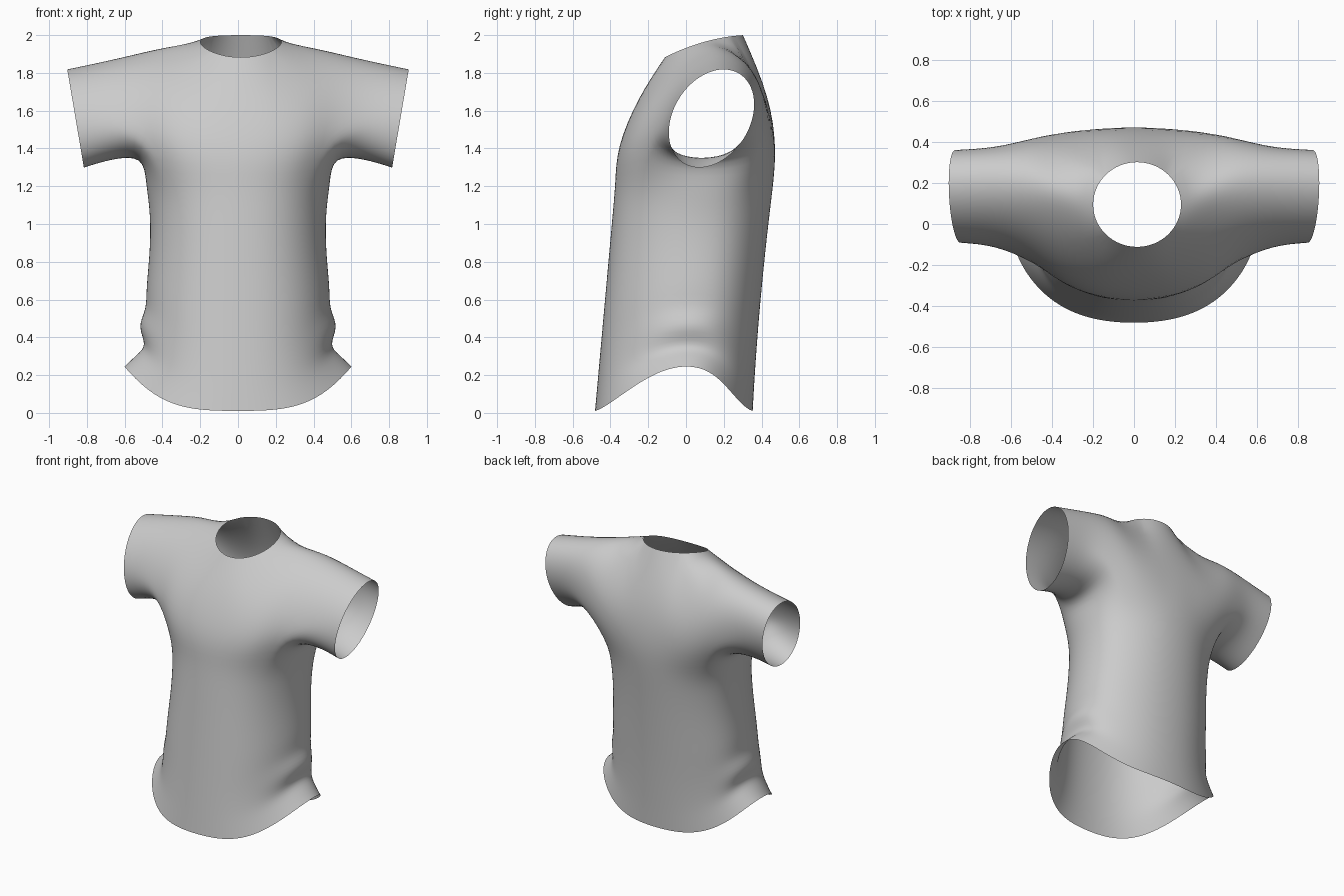
import bpy, bmesh
from math import sin, cos, pi, copysign

cube = bpy.data.objects.get("Cube")
if cube:
    bpy.data.objects.remove(cube)

SIDES = 16                       # points round a sleeve
BACK, FRONT = 4, 12              # points on the back and front of a sleeve

# Half of the yoke: x, centre y, centre z, half depth, rise, drop, lean, roundness
half = [
    (0.00, 0.055, 1.40, 0.425, 0.70, 0.0, 0.15, 2.4),
    (0.12, 0.055, 1.40, 0.42, 0.70, 0.0, 0.15, 2.3),
    (0.23, 0.06, 1.40, 0.41, 0.65, 0.0, 0.15, 2.0),
    (0.37, 0.075, 1.42, 0.375, 0.53, 0.0, 0.17, 1.5),
    (0.50, 0.11, 1.47, 0.305, 0.45, 0.11, 0.20, 1.1),
    (0.67, 0.13, 1.56, 0.235, 0.315, 0.22, 0.25, 1.0),
    (0.86, 0.135, 1.56, 0.222, 0.265, 0.268, 0.25, 1.0),
]
ARMPIT, NECK = 4, 2
stations = range(-len(half) + 1, len(half))

# Torso levels: side height, front height, half width, bulge of the side folds
levels = [(1.22, 1.22, 0.49, 0), (1.05, 1.05, 0.465, 0), (0.85, 0.84, 0.468, 0),
          (0.65, 0.60, 0.49, 0), (0.55, 0.45, 0.495, -0.01), (0.46, 0.33, 0.50, 0.04),
          (0.36, 0.20, 0.52, -0.04), (0.31, 0.11, 0.55, -0.01), (0.25, 0.01, 0.595, 0.01)]

bm = bmesh.new()


def power(v, p):
    return copysign(abs(v) ** p, v)


# Yoke and sleeves: one tube along x, left open below the chest and at the neck
grid = {}
for s in stations:
    x, cy, cz, depth, rise, drop, lean, p = half[abs(s)]
    for k in range(SIDES):
        if abs(s) < ARMPIT and BACK < k < FRONT:
            continue
        if abs(s) < NECK and k in (15, 0, 1):
            continue
        a = 2 * pi * k / SIDES
        dz = cos(a) * (rise if cos(a) > 0 else drop)
        px = x + (0.045 * cos(a) if abs(s) == len(half) - 1 else 0)
        grid[s, k] = bm.verts.new((copysign(px, s), cy + depth * power(sin(a), p) + lean * dz, cz + dz))

for s in stations[:-1]:
    for k in range(SIDES):
        n = (k + 1) % SIDES
        keys = [(s, k), (s + 1, k), (s + 1, n), (s, n)]
        lower = BACK <= k < FRONT
        inner = max(abs(s), abs(s + 1)) <= ARMPIT
        neck = max(abs(s), abs(s + 1)) <= NECK and k in (14, 15, 0, 1)
        if not (lower and inner) and not neck:
            bm.faces.new([grid[q] for q in keys])

# Neckline: the rim of the opening is rounded and rises to the back
rim = [(s, 14) for s in range(-NECK, NECK + 1)]
rim += [(NECK, k) for k in (15, 0, 1)]
rim += [(s, 2) for s in range(NECK, -NECK - 1, -1)]
rim += [(-NECK, k) for k in (1, 0, 15)]
for i, key in enumerate(rim):
    a = 2 * pi * (i - NECK) / len(rim)
    y = -cos(a)
    grid[key].co = (0.015 + 0.22 * sin(a), 0.095 + 0.212 * y, 1.965 + 0.06 * y - 0.025 * y * y)

# Torso: rings carried down from the chest opening to the curved hem
inside = range(-ARMPIT + 1, ARMPIT)
ring = [grid[s, FRONT] for s in inside]
ring += [grid[ARMPIT, k] for k in range(FRONT, BACK - 1, -1)]
ring += [grid[s, BACK] for s in reversed(inside)]
ring += [grid[-ARMPIT, k] for k in range(BACK, FRONT + 1)]
count = len(ring)
for side_z, front_z, width, fold in levels:
    new_ring = []
    for i in range(count):
        a = 2 * pi * (i - ARMPIT + 1) / count
        z = front_z + (side_z - front_z) * abs(sin(a)) ** 3.2
        front, back = -0.485 + 0.09 * z, 0.355 + 0.05 * z + 0.033 * z * z
        middle, depth = (front + back) / 2, (back - front) / 2
        new_ring.append(bm.verts.new((
            width * power(sin(a), 0.93) + fold * power(sin(a), 9),
            middle + 0.05 * sin(a) ** 4 - depth * power(cos(a), 0.93), z)))
    for i in range(count):
        j = (i + 1) % count
        bm.faces.new((ring[i], new_ring[i], new_ring[j], ring[j]))
    ring = new_ring

# Point the cloth outwards
bmesh.ops.recalc_face_normals(bm, faces=bm.faces[:])
front_face = min(bm.faces, key=lambda f: f.calc_center_median().y)
if front_face.normal.y > 0:
    bmesh.ops.reverse_faces(bm, faces=bm.faces[:])

mesh = bpy.data.meshes.new("shirt")
bm.to_mesh(mesh)
bm.free()
shirt = bpy.data.objects.new("shirt", mesh)
bpy.context.collection.objects.link(shirt)

# Plain grey cloth
cloth = bpy.data.materials.new("grey cloth")
cloth.use_nodes = True
grey = (0.6, 0.6, 0.6, 1)
cloth.diffuse_color = grey
cloth.node_tree.nodes["Principled BSDF"].inputs["Base Color"].default_value = grey
mesh.materials.append(cloth)

for poly in mesh.polygons:
    poly.use_smooth = True
smooth = shirt.modifiers.new("soft cloth", "SUBSURF")
smooth.levels = smooth.render_levels = 2
